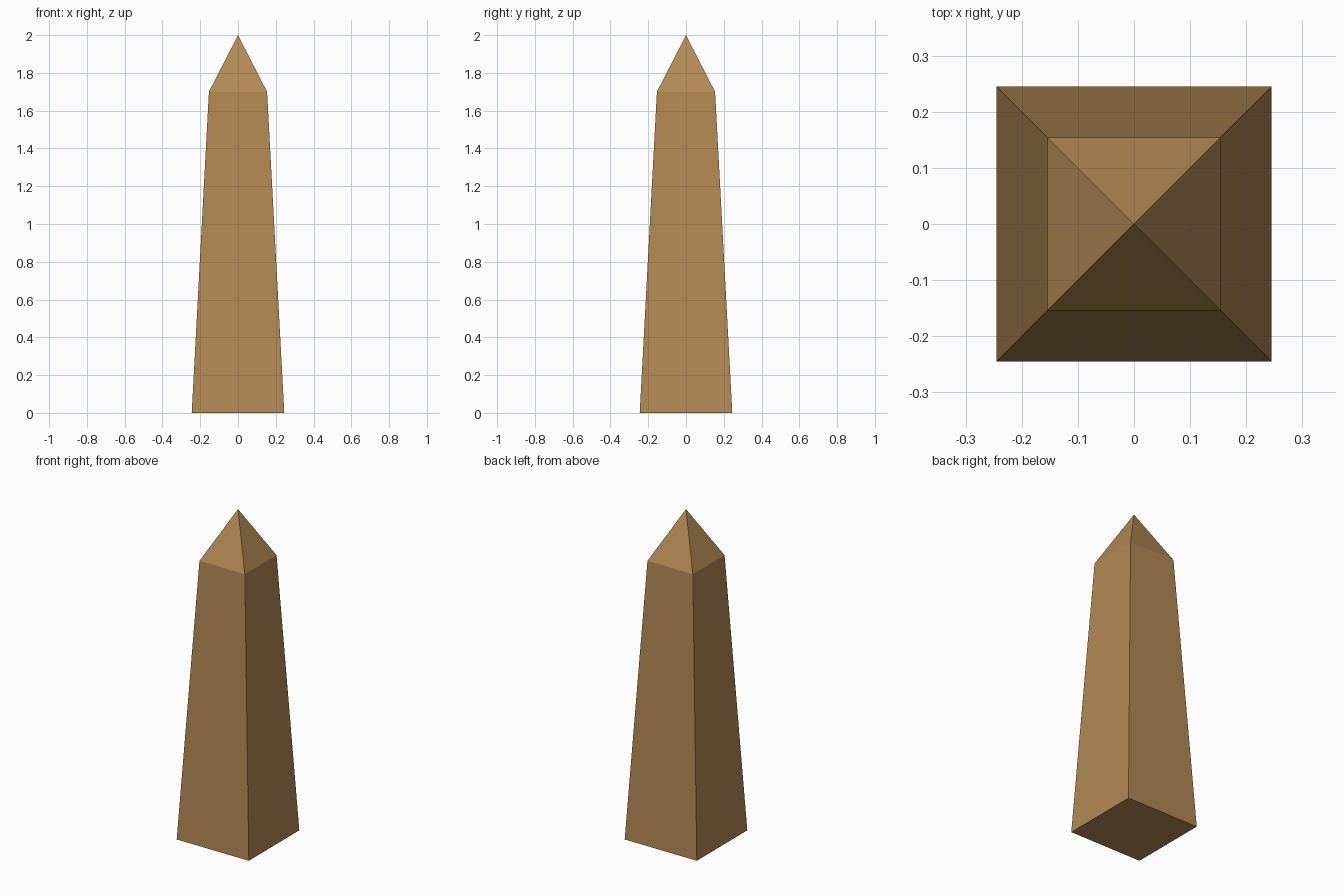
import bpy, bmesh

if "Cube" in bpy.data.objects:
    bpy.data.objects.remove(bpy.data.objects["Cube"])

BASE, SHOULDER = 0.245, 0.154   # half widths
SHOULDER_Z, TOP_Z = 1.70, 2.0

stone = bpy.data.materials.new("sandstone")
stone.diffuse_color = (0.45, 0.25, 0.09, 1)
stone.use_nodes = True
stone.node_tree.nodes["Principled BSDF"].inputs["Base Color"].default_value = stone.diffuse_color

bm = bmesh.new()


def square_ring(half, z):
    return [bm.verts.new((x * half, y * half, z))
            for x, y in ((-1, -1), (1, -1), (1, 1), (-1, 1))]


# Tapered shaft with a pyramid tip, one closed shell
bottom = square_ring(BASE, 0)
shoulder = square_ring(SHOULDER, SHOULDER_Z)
apex = bm.verts.new((0, 0, TOP_Z))
bm.faces.new(bottom[::-1])
for i in range(4):
    j = (i + 1) % 4
    bm.faces.new((bottom[i], bottom[j], shoulder[j], shoulder[i]))
    bm.faces.new((shoulder[i], shoulder[j], apex))

mesh = bpy.data.meshes.new("obelisk")
bm.to_mesh(mesh)
bm.free()
mesh.materials.append(stone)
obelisk = bpy.data.objects.new("obelisk", mesh)
bpy.context.collection.objects.link(obelisk)
